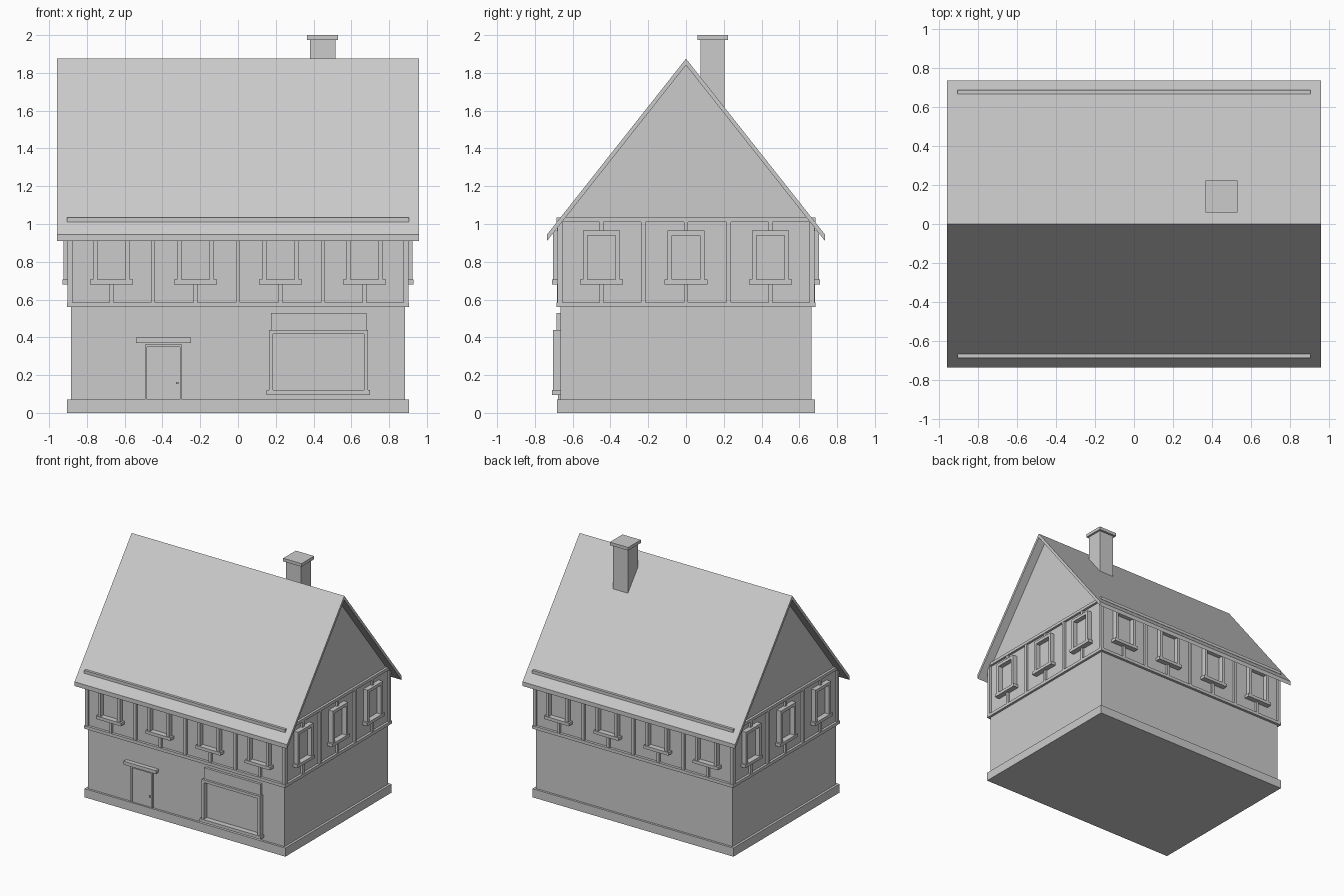
import bpy
import bmesh
from mathutils import Vector

cube = bpy.data.objects.get("Cube")
if cube:
    bpy.data.objects.remove(cube, do_unlink=True)

# One plain grey for the whole house
grey = bpy.data.materials.new("plain_grey")
grey.use_nodes = True
colour = (0.6, 0.6, 0.6, 1)
grey.diffuse_color = colour
grey.node_tree.nodes["Principled BSDF"].inputs["Base Color"].default_value = colour

HALF_X, HALF_Y = 0.885, 0.665      # wall planes
SLOPE = 1.265                      # roof pitch


def finish(name, bm):
    bmesh.ops.recalc_face_normals(bm, faces=bm.faces)
    mesh = bpy.data.meshes.new(name)
    bm.to_mesh(mesh)
    bm.free()
    mesh.materials.append(grey)
    obj = bpy.data.objects.new(name, mesh)
    bpy.context.collection.objects.link(obj)
    return obj


def boxes(name, spans):
    """One object from (x0, x1, y0, y1, z0, z1) boxes."""
    bm = bmesh.new()
    for x0, x1, y0, y1, z0, z1 in spans:
        verts = bmesh.ops.create_cube(bm, size=1)["verts"]
        size = Vector((abs(x1 - x0), abs(y1 - y0), z1 - z0))
        mid = Vector((x0 + x1, y0 + y1, z0 + z1)) / 2
        for v in verts:
            v.co = v.co * size + mid
    return finish(name, bm)


def prism(name, profile, half):
    """Extrude a (y, z) profile along x."""
    bm = bmesh.new()
    face = bm.faces.new([bm.verts.new((-half, y, z)) for y, z in profile])
    new = bmesh.ops.extrude_face_region(bm, geom=[face])["geom"]
    moved = [g for g in new if isinstance(g, bmesh.types.BMVert)]
    bmesh.ops.translate(bm, verts=moved, vec=(2 * half, 0, 0))
    return finish(name, bm)


def on_wall(side, u0, u1, z0, z1, depth):
    """Box spanning u0..u1 along a wall and standing out by depth."""
    inset = 0.01
    if side in ("front", "back"):
        s = -1 if side == "front" else 1
        return (u0, u1, s * (HALF_Y - inset), s * (HALF_Y + depth), z0, z1)
    s = 1 if side == "left" else -1
    return (s * (HALF_X - inset), s * (HALF_X + depth), u0, u1, z0, z1)


# Walls with gables, plinth and roof
prism("walls", [(-HALF_Y, 0.03), (HALF_Y, 0.03), (HALF_Y, 1.0),
                (0, 1.845), (-HALF_Y, 1.0)], HALF_X)
boxes("plinth", [(-0.904, 0.904, -0.682, 0.682, 0, 0.07)])
eave, ridge, thick = 0.735, 1.875, 0.034
low = ridge - SLOPE * eave
prism("roof", [(-eave, low), (0, ridge), (eave, low), (eave, low - thick),
               (0, ridge - thick), (-eave, low - thick)], 0.957)

# Chimney
boxes("chimney_shaft", [(0.38, 0.515, 0.077, 0.204, 1.5, 1.98)])
boxes("chimney_cap", [(0.365, 0.53, 0.06, 0.222, 1.975, 2.0)])

# Timber rings around the upper floor
for name, z0, z1 in (("lower_beam", 0.56, 0.585), ("upper_beam", 1.01, 1.034)):
    x, y = 0.904, 0.686
    boxes(name, [(-x, x, s * HALF_Y, s * y, z0, z1) for s in (-1, 1)]
          + [(s * HALF_X, s * x, -y, y, z0, z1) for s in (-1, 1)])

# Corner posts
boxes("corner_posts", [(sx * 0.875, sx * 0.902, sy * 0.655, sy * 0.681, 0.58, 1.015)
                       for sx in (-1, 1) for sy in (-1, 1)])

# Posts, studs and windows on all four walls
layout = {"front": ((-0.45, 0, 0.45), (-0.67, -0.225, 0.225, 0.67)),
          "left": ((-0.226, 0.226), (-0.447, 0, 0.447))}
layout["back"], layout["right"] = layout["front"], layout["left"]
for side, (posts, windows) in layout.items():
    w = 0.011
    timbers = [on_wall(side, u - w, u + w, 0.58, 1.015, 0.017) for u in posts]
    frames, sills = [], []
    for c in windows:
        timbers.append(on_wall(side, c - w, c + w, 0.58, 0.69, 0.017))
        timbers.append(on_wall(side, c - w, c + w, 0.955, 1.015, 0.017))
        for s in (-1, 1):
            a, b = sorted((c + s * 0.074, c + s * 0.098))
            frames.append(on_wall(side, a, b, 0.70, 0.965, 0.038))
        frames.append(on_wall(side, c - 0.074, c + 0.074, 0.94, 0.965, 0.038))
        sills.append(on_wall(side, c - 0.113, c + 0.113, 0.68, 0.705, 0.044))
    boxes(side + "_timbers", timbers)
    boxes(side + "_window_frames", frames)
    boxes(side + "_window_sills", sills)


def front(name, *spans):
    return boxes(name, [on_wall("front", *s) for s in spans])


# Door with its frame, canopy and fittings
front("door_frame", (-0.493, -0.482, 0.07, 0.362, 0.012),
      (-0.308, -0.297, 0.07, 0.362, 0.012), (-0.482, -0.308, 0.35, 0.362, 0.012))
front("door", (-0.482, -0.308, 0.07, 0.35, 0.003))
front("door_canopy", (-0.54, -0.25, 0.37, 0.398, 0.035))
front("door_catch", (-0.437, -0.415, 0.352, 0.362, 0.016))
front("door_knob", (-0.327, -0.315, 0.152, 0.164, 0.014))

# Shop window with sill and blank board above
front("shop_window_frame", (0.165, 0.186, 0.12, 0.44, 0.038),
      (0.668, 0.689, 0.12, 0.44, 0.038), (0.186, 0.668, 0.418, 0.44, 0.038))
front("shop_window_sill", (0.15, 0.70, 0.095, 0.12, 0.044))
front("shop_board", (0.175, 0.68, 0.44, 0.53, 0.02))
